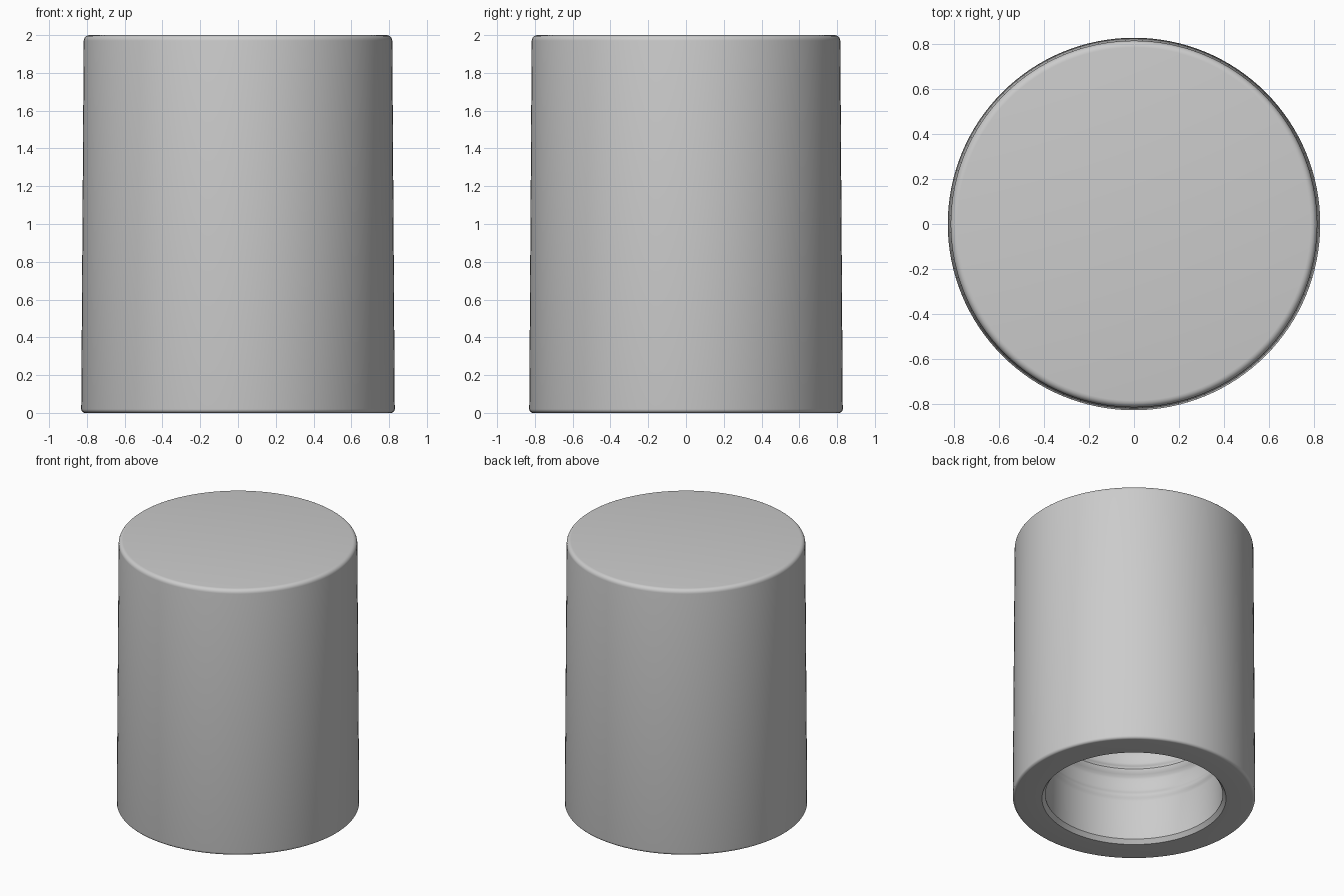
import bpy, bmesh, math

if "Cube" in bpy.data.objects:
    bpy.data.objects.remove(bpy.data.objects["Cube"])

SEG = 128


def fillet(cx, cz, r, a0, a1, n=5):
    """Arc points (radius, height) from angle a0 to a1 in degrees."""
    return [(cx + r * math.cos(math.radians(a0 + (a1 - a0) * i / n)),
             cz + r * math.sin(math.radians(a0 + (a1 - a0) * i / n))) for i in range(n + 1)]


def ridge(z, height, depth, wall, n=8):
    """Rounded thread ring standing inward from the bore wall."""
    return [(wall - depth * math.sin(math.pi * i / n) ** 2, z + height * i / n) for i in range(n + 1)]


def lathe(name, profile):
    bm = bmesh.new()
    rings = []
    for r, z in profile:
        if r < 1e-6:
            rings.append([bm.verts.new((0, 0, z))])
        else:
            rings.append([bm.verts.new((r * math.cos(2 * math.pi * i / SEG),
                                        r * math.sin(2 * math.pi * i / SEG), z)) for i in range(SEG)])
    for a, b in zip(rings, rings[1:]):
        for i in range(SEG):
            j = (i + 1) % SEG
            quad = [a[i % len(a)], a[j % len(a)], b[j % len(b)], b[i % len(b)]]
            bm.faces.new(list(dict.fromkeys(quad)))
    bmesh.ops.recalc_face_normals(bm, faces=bm.faces)
    mesh = bpy.data.meshes.new(name)
    bm.to_mesh(mesh)
    bm.free()
    obj = bpy.data.objects.new(name, mesh)
    bpy.context.collection.objects.link(obj)
    bpy.context.view_layer.objects.active = obj
    obj.select_set(True)
    bpy.ops.object.shade_smooth_by_angle(angle=math.radians(35))
    return obj


# Tapered outer shell with rounded top and bottom rims
WALL = 0.61
outer = [(0, 2.0)] + fillet(0.787, 1.97, 0.03, 90, 0) + fillet(0.81, 0.02, 0.02, 0, -90)

# Threaded blind bore, open at the bottom
bore = [(0.63, 0.0), (0.607, 0.03), (WALL, 0.05)]
bore += ridge(0.33, 0.09, 0.012, WALL)
bore += ridge(0.50, 0.13, 0.035, WALL)
bore += ridge(0.70, 0.13, 0.035, WALL)
bore += [(WALL, 1.0), (0, 1.0)]

lathe("screw_cap", outer + bore)
